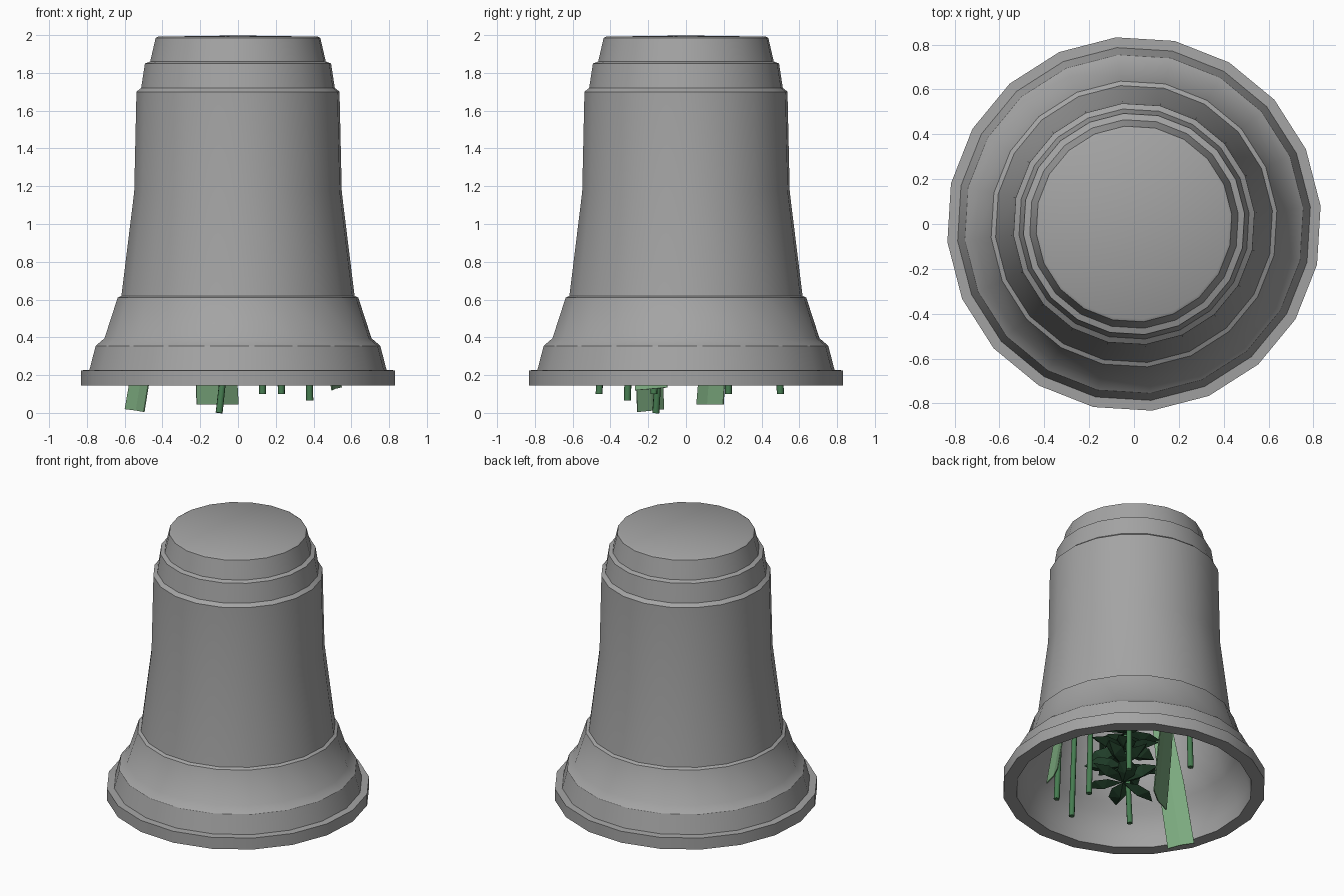
import bpy, bmesh, math, random
from mathutils import Vector, Matrix

random.seed(4)
cube = bpy.data.objects.get("Cube")
if cube:
    bpy.data.objects.remove(cube)


def material(name, rgb):
    m = bpy.data.materials.new(name)
    m.use_nodes = True
    m.diffuse_color = (*rgb, 1)
    m.node_tree.nodes["Principled BSDF"].inputs["Base Color"].default_value = (*rgb, 1)
    return m


GREY = material("bell grey", (0.37, 0.37, 0.37))
LIGHT = material("blade green", (0.20, 0.40, 0.21))
MID = material("stem green", (0.06, 0.20, 0.08))
DARK = material("leaf dark green", (0.02, 0.065, 0.03))


def finish(bm, name, mat, smooth=None):
    mesh = bpy.data.meshes.new(name)
    bm.to_mesh(mesh)
    bm.free()
    mesh.materials.append(mat)
    ob = bpy.data.objects.new(name, mesh)
    bpy.context.collection.objects.link(ob)
    if smooth:
        bpy.ops.object.select_all(action="DESELECT")
        ob.select_set(True)
        bpy.context.view_layer.objects.active = ob
        bpy.ops.object.shade_smooth_by_angle(angle=math.radians(smooth))
    return ob


# Bell: one closed profile (outside, then inside) spun into 20 sides
SIDES = 20
outer = [(0.836, 0.145), (0.836, 0.225), (0.79, 0.228), (0.757, 0.355), (0.71, 0.395),
         (0.64, 0.61), (0.62, 0.62), (0.552, 1.17), (0.54, 1.7), (0.515, 1.72),
         (0.495, 1.85), (0.467, 1.86), (0.438, 1.985), (0.425, 1.992)]
inner = [(0.75, 0.145), (0.74, 0.225), (0.70, 0.36), (0.65, 0.41), (0.565, 0.63),
         (0.49, 1.18), (0.48, 1.7), (0.41, 1.92)]
profile = [(0, 1.998)] + outer[::-1] + inner + [(0, 1.93)]
bm = bmesh.new()
start = Matrix.Rotation(math.radians(5.5), 3, "Z")
verts = [bm.verts.new(start @ Vector((r, 0, z))) for r, z in profile]
edges = [bm.edges.new(pair) for pair in zip(verts, verts[1:])]
bmesh.ops.spin(bm, geom=verts + edges, cent=(0, 0, 0), axis=(0, 0, 1),
               angle=math.tau, steps=SIDES, use_merge=True)
bmesh.ops.remove_doubles(bm, verts=bm.verts, dist=0.0005)
bmesh.ops.recalc_face_normals(bm, faces=bm.faces)
finish(bm, "bell_shell", GREY, 32)


# Stems: thin rods from a low end up into the bell
def stem(name, low, high, radius=0.019):
    low, high = Vector(low), Vector(high)
    axis = high - low
    bm = bmesh.new()
    place = Matrix.Translation((low + high) / 2) @ axis.to_track_quat("Z", "Y").to_matrix().to_4x4()
    bmesh.ops.create_cone(bm, cap_ends=True, segments=8, radius1=radius,
                          radius2=radius * 0.8, depth=axis.length, matrix=place)
    finish(bm, name, MID, 50)


stem("middle_stem", (-0.1, -0.16, 0.0), (0.0, -0.1, 0.9))
for i, (x, y, z) in enumerate([(0.38, -0.31, 0.065), (0.13, -0.46, 0.1), (0.23, -0.17, 0.1),
                               (0.23, 0.225, 0.1), (-0.05, 0.5, 0.1)]):
    stem(f"outer_stem_{i + 1}", (x, y, z), (x * 0.93, y * 0.93, 1.0))


# Grass blades: flat tapering strips, folded along the middle
def blade(name, a, b, shift, height):
    a, b, shift = Vector(a), Vector(b), Vector(shift)
    across = b - a
    fold = Vector((-across.y, across.x, 0)) * 0.06
    bm = bmesh.new()
    rows = []
    for t, width in ((0, 1), (0.35, 0.95), (0.7, 0.7), (1, 0.06)):
        mid = (a + b) / 2 + shift * t + Vector((0, 0, height * t))
        rows.append([bm.verts.new(mid - across * width / 2), bm.verts.new(mid + fold * width),
                     bm.verts.new(mid + across * width / 2)])
    for lower, upper in zip(rows, rows[1:]):
        for k in range(2):
            bm.faces.new((lower[k], lower[k + 1], upper[k + 1], upper[k]))
    ob = finish(bm, name, LIGHT)
    ob.modifiers.new("thickness", "SOLIDIFY").thickness = 0.006


blade("right_blade", (-0.6, -0.12, 0.02), (-0.5, -0.26, 0.005), (0.2, -0.03, 0), 1.2)
blade("back_blade", (0.0, 0.2, 0.045), (-0.22, 0.06, 0.045), (-0.05, 0.08, 0), 1.1)
blade("left_blade", (0.5, -0.27, 0.12), (0.55, -0.1, 0.135), (-0.15, 0.05, 0), 1.0)

# Leaves: pointed ovals spread round the middle stem in layers
bm = bmesh.new()
outline = [(0, 0), (0.08, 0.055), (0.17, 0.06), (0.25, 0), (0.17, -0.06), (0.08, -0.055)]
for layer in range(4):
    for k in range(6):
        turn = Matrix.Rotation(math.tau * k / 6 + layer * 0.5, 4, "Z")
        tilt = Matrix.Rotation(random.uniform(-0.35, 0.25), 4, "Y")
        roll = Matrix.Rotation(random.uniform(-0.4, 0.4), 4, "X")
        place = Matrix.Translation((0.0, -0.11, 0.24 + layer * 0.12)) @ turn @ tilt @ roll
        ring = [bm.verts.new(place @ Vector((x, y, abs(y) * 0.3))) for x, y in outline]
        top = bm.verts.new(place @ Vector((0.13, 0, 0.03)))
        under = bm.verts.new(place @ Vector((0.13, 0, -0.025)))
        for j in range(6):
            bm.faces.new((ring[j], ring[(j + 1) % 6], top))
            bm.faces.new((ring[(j + 1) % 6], ring[j], under))
finish(bm, "leaf_cluster", DARK)
